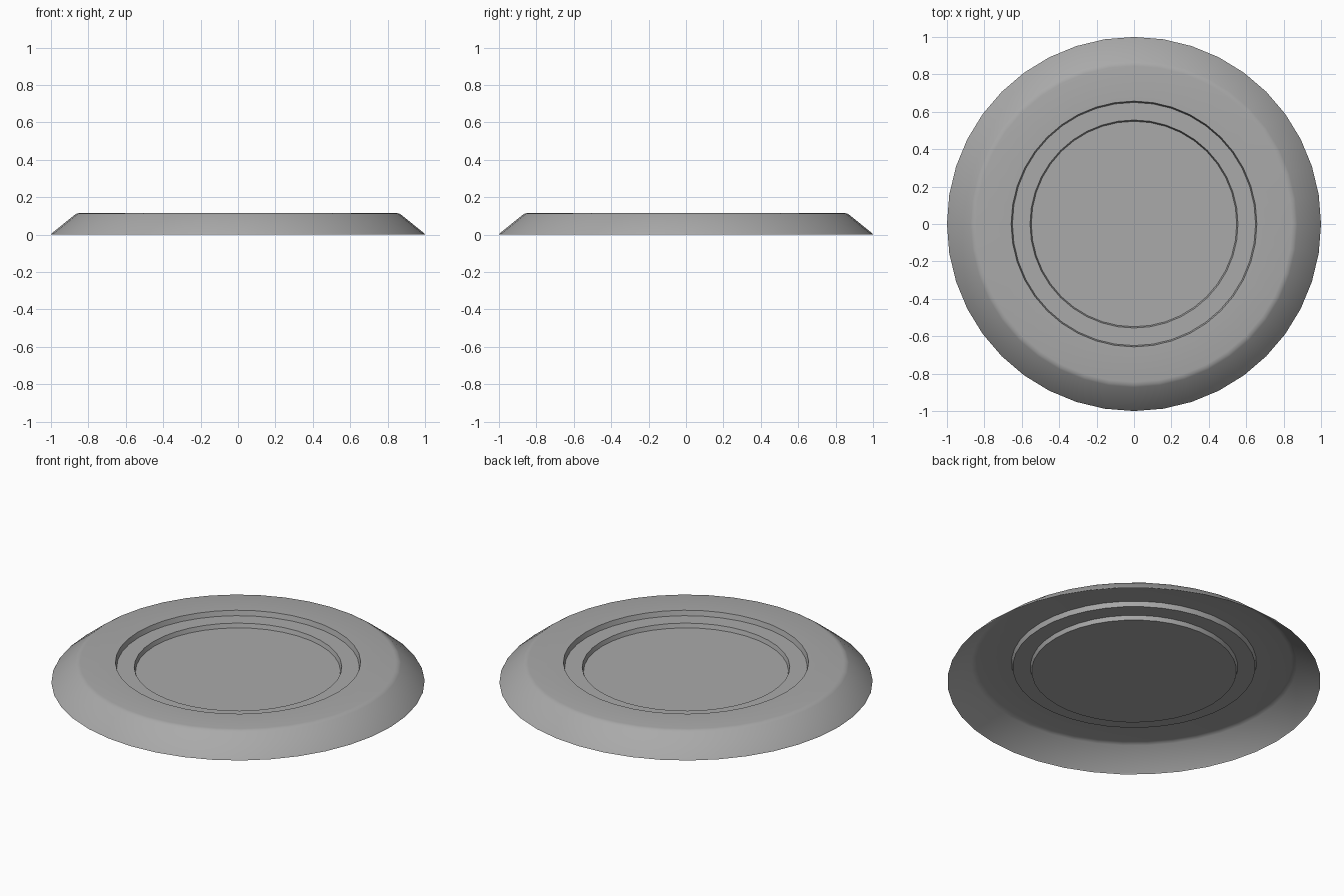
import bpy
import bmesh
from math import cos, sin, tau

cube = bpy.data.objects.get("Cube")
if cube:
    bpy.data.objects.remove(cube, do_unlink=True)

SIDES = 40

# Single flat grey
grey = bpy.data.materials.new("mid_grey")
grey.use_nodes = True
colour = (0.4, 0.4, 0.4, 1)
grey.diffuse_color = colour
grey.node_tree.nodes["Principled BSDF"].inputs["Base Color"].default_value = colour


def lathe(name, profile):
    """Spin a (radius, height) profile about z and cap its inner end."""
    bm = bmesh.new()
    rings = [[bm.verts.new((r * cos(tau * i / SIDES), r * sin(tau * i / SIDES), z))
              for i in range(SIDES)] for r, z in profile]
    for outer, inner in zip(rings, rings[1:]):
        for i in range(SIDES):
            j = (i + 1) % SIDES
            bm.faces.new((outer[i], outer[j], inner[j], inner[i]))
    bm.faces.new(rings[-1])
    mesh = bpy.data.meshes.new(name)
    bm.to_mesh(mesh)
    bm.free()
    mesh.materials.append(grey)
    obj = bpy.data.objects.new(name, mesh)
    bpy.context.collection.objects.link(obj)
    return obj


# Hollow dish: sloped skirt, softened shoulder, flat rim, two steps down
dish = lathe("stepped_dish", [
    (1.0, 0.0), (0.995, 0.008), (0.873, 0.106), (0.862, 0.113), (0.845, 0.116),
    (0.657, 0.116), (0.65, 0.087),
    (0.556, 0.087), (0.549, 0.062),
])

bpy.ops.object.select_all(action="DESELECT")
dish.select_set(True)
bpy.context.view_layer.objects.active = dish
bpy.ops.object.shade_smooth_by_angle(angle=0.6)
